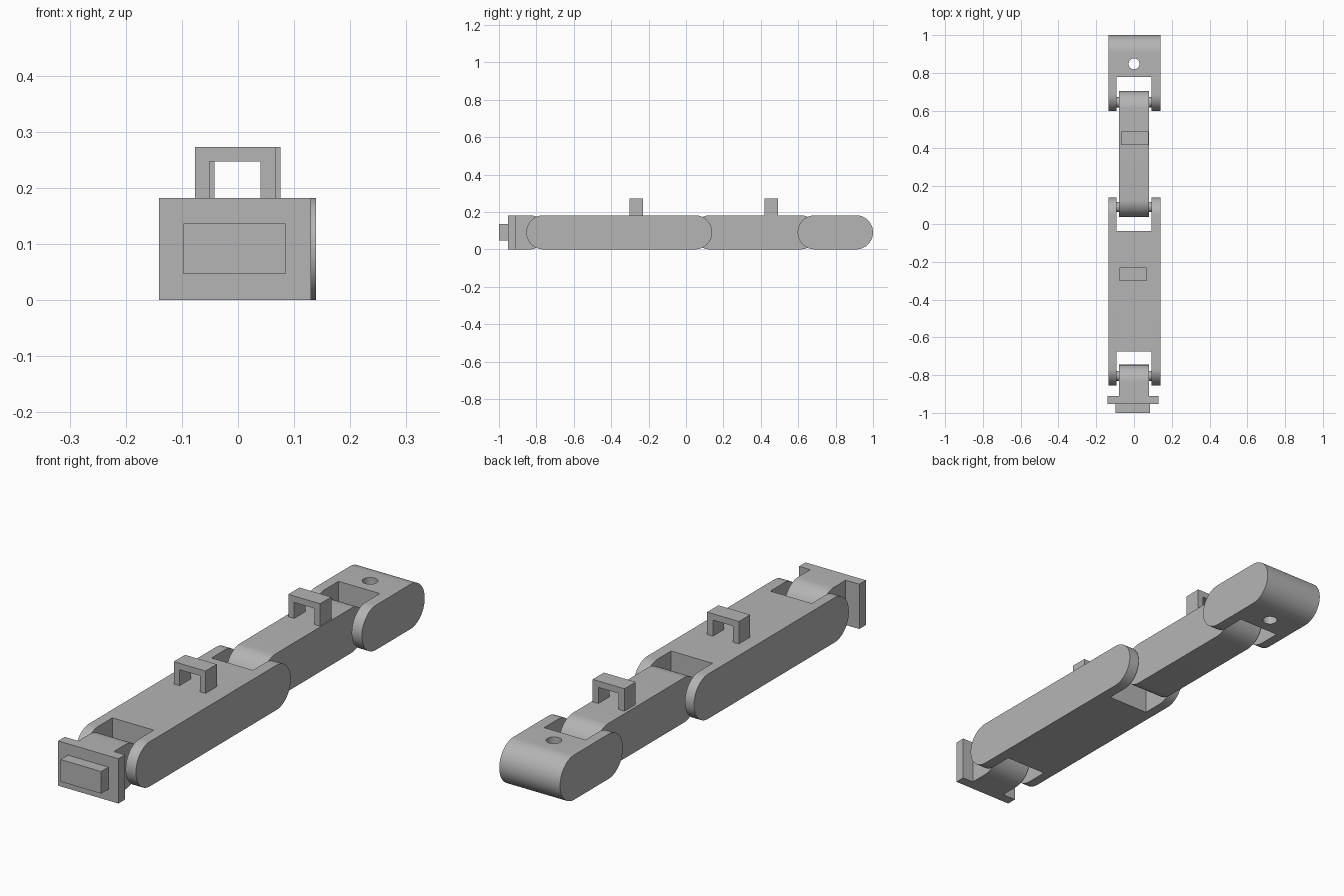
import bpy, bmesh, math

cube = bpy.data.objects.get("Cube")
if cube:
    bpy.data.objects.remove(cube, do_unlink=True)

H = 0.182          # thickness of the chain
R = H / 2          # radius of rounded ends
TONGUE = 0.08      # half width of tongues
SLOT = 0.093       # half width of fork slots

grey = bpy.data.materials.new("plain grey")
grey.use_nodes = True
grey.diffuse_color = (0.46, 0.46, 0.46, 1)
grey.node_tree.nodes["Principled BSDF"].inputs["Base Color"].default_value = grey.diffuse_color


def prism(name, points, lo, hi, axis="x"):
    """Extrude an outline: (y, z) points along x, (x, z) along y or (x, y) along z."""
    place = {"x": lambda a, b, t: (t, a, b),
             "y": lambda a, b, t: (a, t, b),
             "z": lambda a, b, t: (a, b, t)}[axis]
    bm = bmesh.new()
    ends = [[bm.verts.new(place(a, b, t)) for a, b in points] for t in (lo, hi)]
    bm.faces.new(ends[0])
    bm.faces.new(ends[1])
    n = len(points)
    for i in range(n):
        j = (i + 1) % n
        bm.faces.new((ends[0][i], ends[0][j], ends[1][j], ends[1][i]))
    bmesh.ops.recalc_face_normals(bm, faces=bm.faces)
    mesh = bpy.data.meshes.new(name)
    bm.to_mesh(mesh)
    bm.free()
    mesh.materials.append(grey)
    obj = bpy.data.objects.new(name, mesh)
    bpy.context.collection.objects.link(obj)
    return obj


def box(name, x0, x1, y0, y1, z0, z1):
    return prism(name, [(y0, z0), (y1, z0), (y1, z1), (y0, z1)], x0, x1)


def arc(cy, cz, r, start, sweep, steps):
    return [(cy + r * math.cos(start + sweep * i / steps),
             cz + r * math.sin(start + sweep * i / steps)) for i in range(steps + 1)]


def bar_profile(y0, y1, round_front=True):
    """Side outline of a link with half-round ends."""
    back = arc(y1 - R, R, R, -math.pi / 2, math.pi, 32)
    front = arc(y0 + R, R, R, math.pi / 2, math.pi, 32) if round_front else [(y0, H), (y0, 0)]
    return back + front


def circle(cx, cy, r):
    return arc(cx, cy, r, 0, 2 * math.pi, 40)[:-1]


def cut(obj, cutter):
    mod = obj.modifiers.new("cut", "BOOLEAN")
    mod.operation = "DIFFERENCE"
    mod.solver = "EXACT"
    mod.object = cutter
    bpy.context.view_layer.objects.active = obj
    bpy.ops.object.modifier_apply(modifier=mod.name)
    bpy.data.objects.remove(cutter, do_unlink=True)


def smooth(obj):
    bpy.ops.object.select_all(action="DESELECT")
    obj.select_set(True)
    bpy.context.view_layer.objects.active = obj
    bpy.ops.object.shade_smooth_by_angle(angle=math.radians(30))


def slot(y0, y1):
    return box("slot_cutter", -SLOT, SLOT, y0, y1, -0.1, H + 0.1)


# Front end: mounting plate, raised pad and rounded tongue
box("mounting_plate", -0.141, 0.13, -0.953, -0.911, 0, H)
box("raised_pad", -0.097, 0.085, -1.0, -0.953, 0.046, 0.136)
smooth(prism("front_tongue", bar_profile(-0.911, -0.745, False), -TONGUE, TONGUE))

# Long link with a fork at both ends
long_link = prism("long_link", bar_profile(-0.854, 0.14), -0.134, 0.139)
cut(long_link, slot(-1.0, -0.674))
cut(long_link, slot(-0.037, 0.3))
smooth(long_link)

# Narrow link with a tongue at both ends
smooth(prism("narrow_link", bar_profile(0.037, 0.703), -TONGUE, TONGUE))

# End link with one fork and a hole through it
end_link = prism("end_link", bar_profile(0.597, 1.0), -0.134, 0.139)
cut(end_link, slot(0.4, 0.778))
cut(end_link, prism("hole_cutter", circle(0, 0.848, 0.029), -0.1, H + 0.1, "z"))
smooth(end_link)

# Hinge pins bridging the gaps between tongues and forks
for name, y in (("front_pin", -0.804), ("middle_pin", 0.09), ("rear_pin", 0.645)):
    smooth(prism(name, circle(y, R, 0.027), -SLOT - 0.01, SLOT + 0.01))

# Square loops standing on the links
for name, cx, cy in (("front_loop", -0.005, -0.267), ("rear_loop", 0.004, 0.455)):
    w, leg, top = 0.0715, 0.026, 0.273
    i = w - leg
    outline = [(cx - w, H), (cx - w, top), (cx + w, top), (cx + w, H),
               (cx + i, H), (cx + i, top - leg), (cx - i, top - leg), (cx - i, H)]
    prism(name, outline, cy - 0.036, cy + 0.036, "y")
